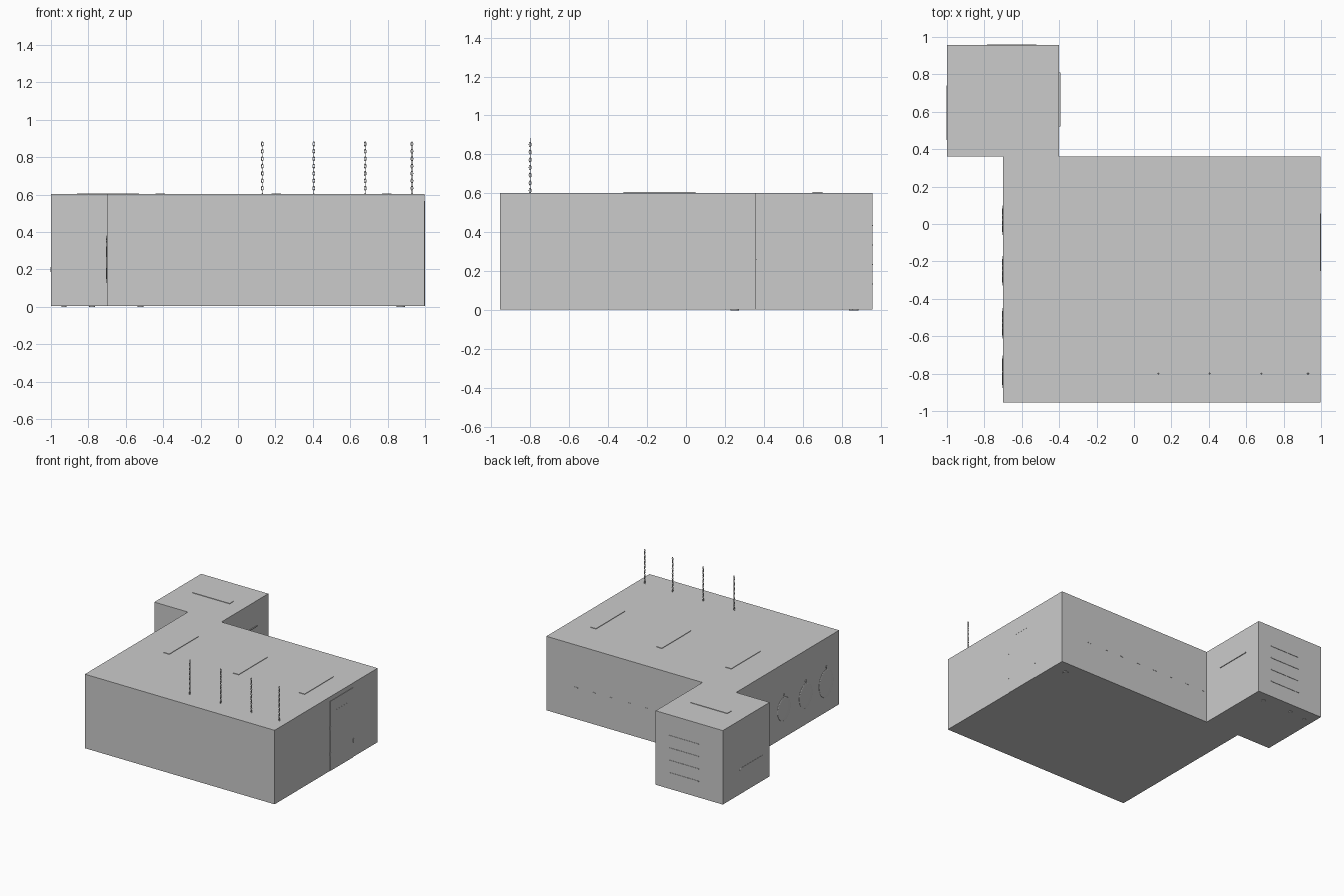
import bpy, bmesh, math
from mathutils import Matrix, Vector

if "Cube" in bpy.data.objects:
    bpy.data.objects.remove(bpy.data.objects["Cube"])


def finish(bm, name, smooth=False):
    bmesh.ops.recalc_face_normals(bm, faces=bm.faces)
    me = bpy.data.meshes.new(name)
    bm.to_mesh(me)
    bm.free()
    if smooth:
        for p in me.polygons:
            p.use_smooth = True
    ob = bpy.data.objects.new(name, me)
    bpy.context.collection.objects.link(ob)
    return ob


def box(name, x0, x1, y0, y1, z0, z1):
    bm = bmesh.new()
    bmesh.ops.create_cube(bm, size=1)
    for v in bm.verts:
        v.co = Vector((x0 + (v.co.x + .5) * (x1 - x0),
                       y0 + (v.co.y + .5) * (y1 - y0),
                       z0 + (v.co.z + .5) * (z1 - z0)))
    return finish(bm, name)


def ellipsoid(name, c, r, seg=32):
    bm = bmesh.new()
    bmesh.ops.create_uvsphere(bm, u_segments=seg, v_segments=seg // 2, radius=1,
                              matrix=Matrix.Translation(c) @ Matrix.Diagonal((*r, 1)))
    return finish(bm, name, True)


def disc(name, x, y, r):
    bm = bmesh.new()
    bmesh.ops.create_cone(bm, cap_ends=True, segments=20, radius1=r, radius2=r,
                          depth=.008, matrix=Matrix.Translation((x, y, .004)))
    return finish(bm, name)


# room shell: large hall plus offset side room
outline = [(-.7, -.955), (.996, -.955), (.996, .36), (-.4, .36),
           (-.4, .958), (-1, .958), (-1, .36), (-.7, .36)]
bm = bmesh.new()
f = bm.faces.new([bm.verts.new((x, y, .005)) for x, y in outline])
ext = bmesh.ops.extrude_face_region(bm, geom=[f])
bmesh.ops.translate(bm, vec=(0, 0, .598),
                    verts=[g for g in ext["geom"] if isinstance(g, bmesh.types.BMVert)])
finish(bm, "room_shell")

# flat ceiling lights breaking through the roof
for i, x in enumerate((-.415, .205, .795)):
    box(f"ceiling_light_{i}", x - .025, x + .025, -.32, .05, .59, .607)
box("side_room_light", -.86, -.53, .65, .70, .59, .607)

# door with slot and hinges on the right wall
box("door", .98, .999, -.245, .05, .005, .567)
box("door_slot", .99, 1.0, -.17, -.03, .467, .473)
for i, (y, z) in enumerate(((-.245, .14), (-.245, .35), (.05, .14))):
    box(f"door_hinge_{i}", .99, 1.0, y - .006, y + .006, z - .015, z + .015)

# rail and shelves on the side room walls
box("towel_rail", -.41, -.394, .52, .81, .396, .402)
for i, z in enumerate((.435, .335, .235, .135)):
    box(f"shelf_edge_{i}", -.785, -.52, .95, .961, z - .003, z + .003)
box("wall_pipe", -1.002, -.99, .45, .73, .207, .212)
ellipsoid("pipe_knob", (-1, .73, .2), (.003, .012, .015), 16)

# row of short wall pegs along the hall's back wall
for i in range(8):
    x = .73 - i * .157
    box(f"back_peg_{i}", x - .015, x + .015, .35, .362, .257, .263)

# bulging oval basins with taps on the hall's left wall
for i, (y, s) in enumerate(((-.79, 1.2), (-.53, 1.05), (-.25, 1.0), (.02, 1.0))):
    ellipsoid(f"basin_{i}", (-.7, y, .237), (.007, .083 * (1 + s) / 2, .094 * s))
    ellipsoid(f"tap_{i}", (-.7, y, .245 + .094 * s + .012), (.006, .008, .012), 12)

# floor drains
for i, (x, y, r) in enumerate(((.87, .25, .022), (-.52, .87, .016),
                               (-.78, .87, .016), (-.93, .85, .014))):
    disc(f"floor_drain_{i}", x, y, r)


def link(bm, center, quarter, a=.0075, b=.0115, t=.0022, n=12, m=6):
    # one oval chain link swept in the xz plane, turned by quarter turns
    rot = Matrix.Translation(center) @ Matrix.Rotation(quarter * math.pi / 2, 4, 'Z')
    rings = []
    for i in range(n):
        u = 2 * math.pi * i / n
        ring = []
        for j in range(m):
            w = 2 * math.pi * j / m
            ring.append(bm.verts.new(rot @ Vector((
                (a - t + t * math.cos(w)) * math.cos(u), t * math.sin(w),
                (b + t * math.cos(w)) * math.sin(u)))))
        rings.append(ring)
    for i in range(n):
        p, q = rings[i], rings[(i + 1) % n]
        for j in range(m):
            k = (j + 1) % m
            bm.faces.new((p[j], q[j], q[k], p[k]))


# four chains standing above the roof
for i, x in enumerate((.13, .405, .68, .93)):
    bm = bmesh.new()
    for k in range(15):
        link(bm, (x, -.8, .595 + k * .0197), k % 2)
    finish(bm, f"chain_{i}", True)
